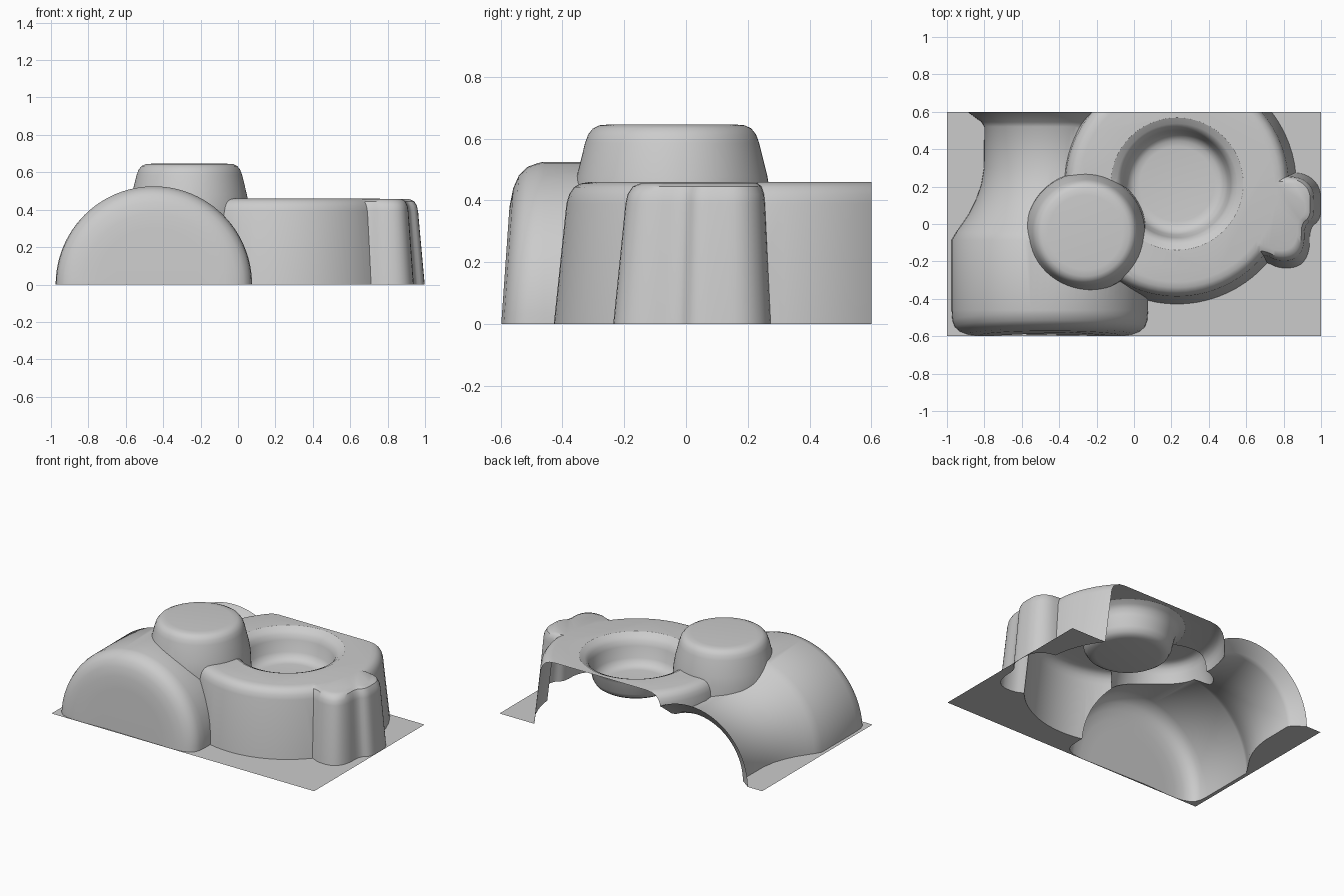
import bpy, bmesh, math
from mathutils import Vector

if "Cube" in bpy.data.objects:
    bpy.data.objects.remove(bpy.data.objects["Cube"])

grey = bpy.data.materials.new("plain_grey")
grey.diffuse_color = (0.6, 0.6, 0.6, 1)
grey.use_nodes = True
grey.node_tree.nodes["Principled BSDF"].inputs["Base Color"].default_value = grey.diffuse_color


def loft(name, rings):
    """Closed solid skinned through a list of equal-length rings."""
    bm = bmesh.new()
    loops = [[bm.verts.new(p) for p in ring] for ring in rings]
    n = len(loops[0])
    for a, b in zip(loops, loops[1:]):
        for i in range(n):
            j = (i + 1) % n
            bm.faces.new((a[i], a[j], b[j], b[i]))
    bm.faces.new(loops[0][::-1])
    bm.faces.new(loops[-1])
    bmesh.ops.recalc_face_normals(bm, faces=bm.faces)
    mesh = bpy.data.meshes.new(name)
    bm.to_mesh(mesh)
    bm.free()
    mesh.materials.append(grey)
    obj = bpy.data.objects.new(name, mesh)
    bpy.context.collection.objects.link(obj)
    return obj


def turned(name, cx, cy, profile, n=72):
    """Solid turned about a vertical axis from (radius, z) pairs."""
    return loft(name, [[(cx + r * math.cos(2 * math.pi * i / n),
                         cy + r * math.sin(2 * math.pi * i / n), z)
                        for i in range(n)] for r, z in profile])


def box(name, x0, x1, y0, y1, z0, z1):
    return loft(name, [[(x0, y0, z), (x1, y0, z), (x1, y1, z), (x0, y1, z)]
                       for z in (z0, z1)])


def combine(target, other, operation):
    mod = target.modifiers.new("join", 'BOOLEAN')
    mod.object, mod.operation, mod.solver = other, operation, 'EXACT'
    bpy.context.view_layer.objects.active = target
    bpy.ops.object.modifier_apply(modifier=mod.name)
    bpy.data.objects.remove(other)


def rounded(points, times=2):
    """Corner-cutting of a closed outline."""
    for _ in range(times):
        cut = []
        for a, b in zip(points, points[1:] + points[:1]):
            a, b = Vector(a), Vector(b)
            cut += [a.lerp(b, 0.25), a.lerp(b, 0.75)]
        points = cut
    return [tuple(p) for p in points]


# Round body with drafted wall and soft top edge
shell = turned("moulded_shell", 0.23, 0.21, [
    (0.64, -0.1), (0.638, 0), (0.597, 0.39), (0.588, 0.42),
    (0.572, 0.443), (0.55, 0.455), (0.52, 0.46)])

# Two-lobed lug on the right side
outline = rounded([(0.6, -0.2), (0.7, -0.2), (0.78, -0.24), (0.89, -0.23),
                   (0.94, -0.15), (0.94, -0.02), (0.995, 0.02), (1.0, 0.1),
                   (0.995, 0.2), (0.93, 0.265), (0.83, 0.28), (0.6, 0.28)])
levels = [(1, -0.1), (0.998, 0), (0.88, 0.39), (0.86, 0.42),
          (0.81, 0.445), (0.72, 0.457)]
lug = loft("lug", [[(0.7 + (x - 0.7) * s, 0.1 + (y - 0.1) * s, z)
                    for x, y in outline] for s, z in levels])
combine(shell, lug, 'UNION')

# Dished bowl in the body
bowl = turned("bowl_cutter", 0.23, 0.215, [
    (0.2, 0.265), (0.23, 0.269), (0.255, 0.285), (0.272, 0.315),
    (0.288, 0.39), (0.3, 0.423), (0.322, 0.446), (0.352, 0.459), (0.38, 0.48)])
bowl.hide_render = True
combine(shell, bowl, 'DIFFERENCE')

# Lying barrel: wide front drum, narrow waist, flared back; leaning front cap
N = 96
barrel_profile = [(-0.598, 0.3), (-0.598, 0.38), (-0.59, 0.44), (-0.575, 0.48),
                  (-0.55, 0.508), (-0.515, 0.521), (-0.46, 0.525),
                  (-0.085, 0.525), (-0.04, 0.498), (0.0, 0.47), (0.06, 0.43),
                  (0.13, 0.395), (0.21, 0.367), (0.3, 0.352), (0.52, 0.35),
                  (0.545, 0.365), (0.6, 0.44), (0.66, 0.5)]
rings = []
for y, r in barrel_profile:
    ring = []
    for i in range(N):
        a = 2 * math.pi * i / N
        z = r * math.sin(a)
        lean = 0.07 * max(z, 0) if y < -0.5 else 0
        ring.append((-0.45 + r * math.cos(a), y + lean, z))
    rings.append(ring)
combine(shell, loft("barrel", rings), 'UNION')

# Raised round knob
knob = turned("knob", -0.26, -0.045, [
    (0.34, -0.05), (0.318, 0.42), (0.308, 0.48), (0.282, 0.585),
    (0.272, 0.613), (0.256, 0.633), (0.235, 0.643), (0.2, 0.646)])
combine(shell, knob, 'UNION')

# Flat flange around the parts, then a straight cut along the back
combine(shell, box("flange", -1, 1, -0.6, 0.8, -0.7, 0), 'UNION')
cutter = box("back_cutter", -2, 2, 0.6, 1.5, -2, 2)
cutter.hide_render = True
combine(shell, cutter, 'DIFFERENCE')

# Open the underside and the back so only the skin remains
bm = bmesh.new()
bm.from_mesh(shell.data)
extra = [f for f in bm.faces
         if f.calc_center_median().z < -1e-4
         or all(v.co.y > 0.5999 for v in f.verts)]
bmesh.ops.delete(bm, geom=extra, context='FACES')
bm.to_mesh(shell.data)
bm.free()

bpy.ops.object.select_all(action='DESELECT')
shell.select_set(True)
bpy.context.view_layer.objects.active = shell
bpy.ops.object.shade_smooth_by_angle(angle=math.radians(35))
